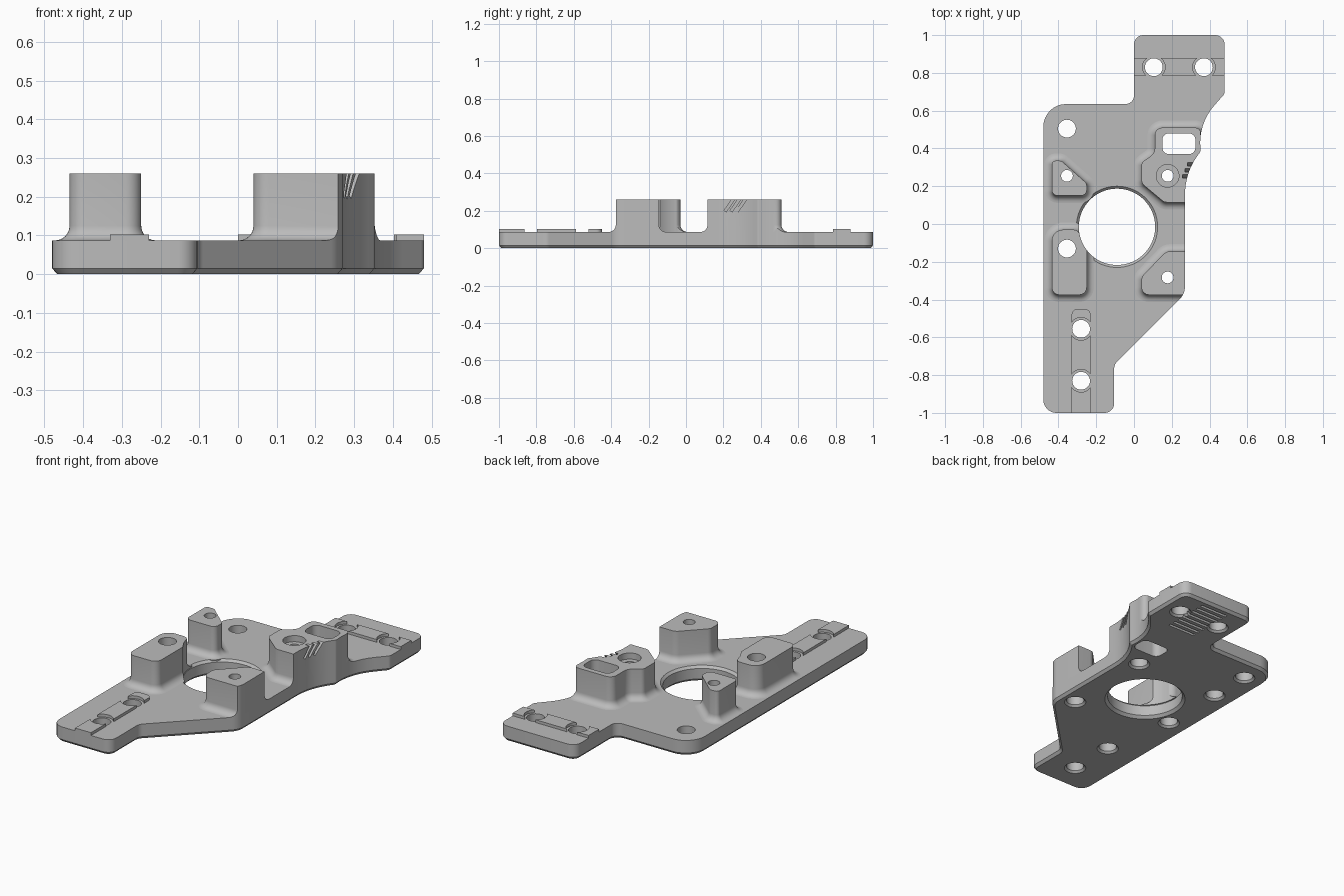
import bpy, math
from mathutils import Vector, Matrix

if "Cube" in bpy.data.objects:
    bpy.data.objects.remove(bpy.data.objects["Cube"], do_unlink=True)

grey = bpy.data.materials.new("light_grey")
grey.use_nodes = True
COLOUR = (0.5, 0.5, 0.5, 1)
grey.diffuse_color = COLOUR
grey.node_tree.nodes["Principled BSDF"].inputs["Base Color"].default_value = COLOUR

TOP, BOSS_TOP, SINK = 0.087, 0.26, 0.08


def rounded(corners, steps=8):
    """Polygon of (x, y, radius) corners, counter-clockwise, as a filleted outline."""
    pts = []
    for i, (x, y, r) in enumerate(corners):
        p = Vector((x, y))
        a = (Vector(corners[i - 1][:2]) - p).normalized()
        b = (Vector(corners[(i + 1) % len(corners)][:2]) - p).normalized()
        if r == 0:
            pts.append(p)
            continue
        half = a.angle(b) / 2
        centre = p + (a + b).normalized() * r / math.sin(half)
        t = r / math.tan(half)
        s, e = (p + a * t - centre).normalized(), (p + b * t - centre).normalized()
        pts += [centre + s.slerp(e, k / steps) * r for k in range(steps + 1)]
    return pts


def circle(x, y, r, n=48):
    return [Vector((x + r * math.cos(k * math.tau / n), y + r * math.sin(k * math.tau / n)))
            for k in range(n)]


def box(x0, y0, x1, y1, r=0):
    return rounded([(x0, y0, r), (x1, y0, r), (x1, y1, r), (x0, y1, r)])


def offset(pts, d):
    out = []
    for i, p in enumerate(pts):
        e1 = (p - pts[i - 1]).normalized()
        e2 = (pts[(i + 1) % len(pts)] - p).normalized()
        n1, n2 = Vector((e1.y, -e1.x)), Vector((e2.y, -e2.x))
        out.append(p + (n1 + n2) * d / (1 + n1.dot(n2)))
    return out


def loft(name, pts, layers):
    """Closed solid through copies of an outline, one per (height, offset)."""
    n, verts, faces = len(pts), [], []
    for z, d in layers:
        verts += [(p.x, p.y, z) for p in offset(pts, d)]
    for k in range(len(layers) - 1):
        for i in range(n):
            j = (i + 1) % n
            faces.append((k * n + i, k * n + j, k * n + n + j, k * n + n + i))
    faces += [tuple(reversed(range(n))), tuple(range(len(verts) - n, len(verts)))]
    mesh = bpy.data.meshes.new(name)
    mesh.from_pydata(verts, [], faces)
    mesh.materials.append(grey)
    ob = bpy.data.objects.new(name, mesh)
    bpy.context.collection.objects.link(ob)
    return ob


def combine(target, tool, operation="DIFFERENCE"):
    mod = target.modifiers.new("cut", "BOOLEAN")
    mod.operation, mod.object, mod.solver = operation, tool, "EXACT"
    bpy.context.view_layer.objects.active = target
    bpy.ops.object.modifier_apply(modifier=mod.name)
    bpy.data.objects.remove(tool, do_unlink=True)


def cut(target, pts, z0=-0.1, z1=0.4):
    combine(target, loft("cutter", pts, [(z0, 0), (z1, 0)]))


# Base plate with a bevelled lower edge
outline = rounded([
    (-0.48, -1, 0.07), (-0.105, -1, 0.05), (-0.105, -0.745, 0.05), (0.27, -0.37, 0.1),
    (0.27, 0.27, 0.35), (0.353, 0.385, 0.02), (0.34, 0.53, 0.3), (0.48, 0.69, 0.03),
    (0.48, 1, 0.05), (0, 1, 0.05), (0, 0.635, 0.045), (-0.48, 0.635, 0.12)])
plate = loft("base_plate", outline, [(0, -0.013), (0.015, 0), (TOP, 0)])


def clip(ob):
    combine(ob, loft("clipper", outline, [(0.01, 0), (0.5, 0)]), "INTERSECT")


# Central bore, chamfered on both faces of the plate
BORE = (-0.09, -0.015, 0.202, 96)
combine(plate, loft("cutter", circle(*BORE), [
    (-0.01, 0.025), (0.015, 0), (0.074, 0), (0.1, 0.026)]))

# Screw holes, bevelled underneath
tab_holes = [(0.105, 0.83), (0.37, 0.83)]
foot_holes = [(-0.28, -0.555), (-0.28, -0.83)]
boss_holes = [(-0.355, -0.13), (-0.355, 0.255), (0.178, -0.283), (0.178, 0.255)]
for x, y in tab_holes + foot_holes + boss_holes + [(-0.355, 0.505)]:
    combine(plate, loft("cutter", circle(x, y, 0.047), [
        (-0.01, 0.021), (0.011, 0), (0.2, 0)]))

# Shallow grip grooves under the rear tab
for i in range(8):
    y = 0.68 + i * 0.038
    cut(plate, box(0.15, y, 0.325, y + 0.016), -0.1, 0.02)

# Raised locating strips, interrupted around the holes
strips = [("rear_strip", box(-0.1, 0.785, 0.6, 0.88), tab_holes),
          ("front_strip", box(-0.33, -1.1, -0.23, -0.45, 0.03), foot_holes)]
parts = [plate]
for name, pts, holes in strips:
    strip = loft(name, pts, [(SINK, 0), (0.103, 0)])
    clip(strip)
    for x, y in holes:
        cut(strip, circle(x, y, 0.06))
    parts.append(strip)

# Standing bosses with a flared foot: name, outline, hole centre, hole radius
bosses = [
    ("front_right_boss", [(-0.435, -0.375, 0.04), (-0.25, -0.375, 0.04), (-0.25, -0.12, 0.04),
                          (-0.3, -0.03, 0.04), (-0.435, -0.03, 0.06)], 0.047),
    ("rear_right_boss", [(-0.435, 0.15, 0.03), (-0.25, 0.15, 0.03), (-0.25, 0.215, 0.03),
                         (-0.385, 0.335, 0.03), (-0.435, 0.335, 0.02)], 0.031),
    ("front_left_boss", [(0.04, -0.375, 0.04), (0.33, -0.375, 0.02), (0.33, -0.145, 0.02),
                         (0.17, -0.145, 0.05), (0.04, -0.28, 0.04)], 0.031),
    ("rear_left_boss", [(0.16, 0.115, 0.04), (0.42, 0.115, 0.02), (0.42, 0.36, 0.02),
                        (0.353, 0.42, 0.03), (0.353, 0.51, 0.03), (0.11, 0.51, 0.04),
                        (0.11, 0.375, 0.05), (0.04, 0.325, 0.03), (0.04, 0.215, 0.04)], 0.031),
]
FLARE = 0.038
foot = [(SINK, FLARE)]
for k in range(7):
    a = k / 6 * math.pi / 2
    foot.append((TOP + FLARE * (1 - math.cos(a)), FLARE * (1 - math.sin(a))))
for (name, corners, radius), (x, y) in zip(bosses, boss_holes):
    boss = loft(name, rounded(corners), foot + [(BOSS_TOP, 0)])
    clip(boss)
    cut(boss, circle(*BORE))
    cut(boss, circle(x, y, radius))
    parts.append(boss)

# Counterbore, window and slanted side slits in the rear left boss
rear_left = parts[-1]
cut(rear_left, circle(0.178, 0.255, 0.06), 0.225)
window = box(0.15, 0.37, 0.325, 0.48, 0.035)
cut(rear_left, window)
cut(plate, window)
for i in range(3):
    slit = loft("cutter", box(-0.012, -0.007, 0.08, 0.007), [(-0.045, 0), (0.06, 0)])
    slit.data.transform(Matrix.Translation((0.268 + i * 0.014, 0.235 + i * 0.032, 0.235))
                        @ Matrix.Rotation(math.radians(-35), 4, "X"))
    combine(rear_left, slit)

# Smooth rounded walls, keep machined edges crisp
bpy.ops.object.select_all(action="DESELECT")
for ob in parts:
    ob.select_set(True)
bpy.context.view_layer.objects.active = plate
bpy.ops.object.shade_smooth_by_angle(angle=math.radians(30))
